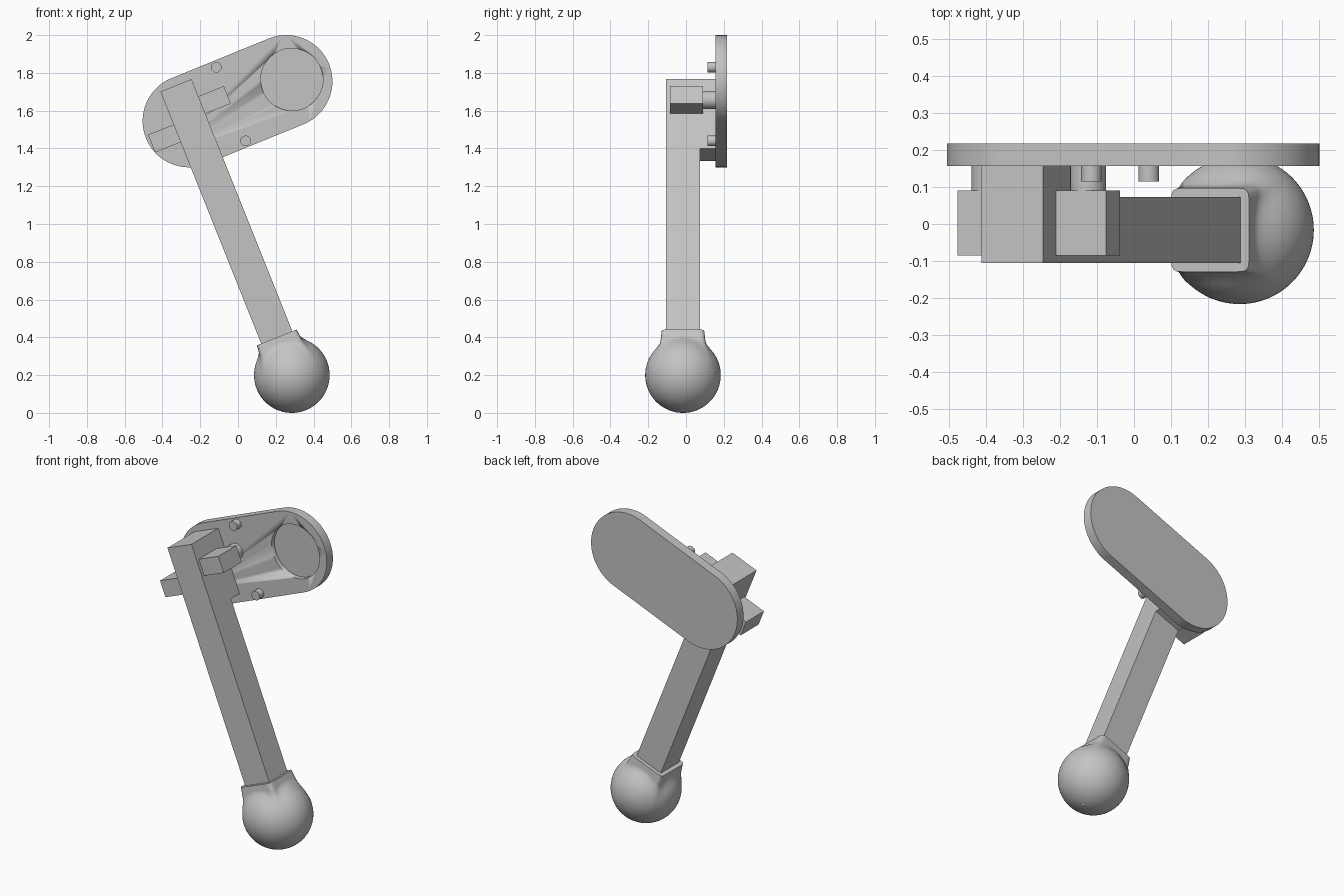
import bpy, bmesh
from math import sin, cos, pi, sqrt, acos, radians
from mathutils import Matrix, Vector

cube = bpy.data.objects.get("Cube")
if cube:
    bpy.data.objects.remove(cube, do_unlink=True)

GREY = (0.55, 0.55, 0.55, 1)
grey = bpy.data.materials.new("plain_grey")
grey.use_nodes = True
grey.diffuse_color = GREY
grey.node_tree.nodes["Principled BSDF"].inputs["Base Color"].default_value = GREY

# Tilted frame: x across the arm, z up along it, origin at the ball centre
BALL, R = Vector((0.285, 0, 0.2)), 0.2
MID_Y = -0.016
ARM_TOP = 1.652
TILT = Matrix.Translation(BALL) @ Matrix.Rotation(radians(-21.8), 4, 'Y')
PLATE_FRONT, PLATE_BACK = 0.157, 0.217


def finish(name, bm, matrix=None, angle=30):
    bmesh.ops.remove_doubles(bm, verts=bm.verts, dist=1e-5)
    if matrix:
        bm.transform(matrix)
    bmesh.ops.recalc_face_normals(bm, faces=bm.faces)
    mesh = bpy.data.meshes.new(name)
    bm.to_mesh(mesh)
    bm.free()
    mesh.materials.append(grey)
    obj = bpy.data.objects.new(name, mesh)
    bpy.context.collection.objects.link(obj)
    bpy.ops.object.select_all(action='DESELECT')
    obj.select_set(True)
    bpy.context.view_layer.objects.active = obj
    bpy.ops.object.shade_smooth_by_angle(angle=radians(angle))
    return obj


def prism(name, outline, along, matrix=None):
    """Extrude a closed 3D outline along a vector."""
    bm = bmesh.new()
    face = bm.faces.new([bm.verts.new(p) for p in outline])
    new = bmesh.ops.extrude_face_region(bm, geom=[face], use_keep_orig=True)["geom"]
    bmesh.ops.translate(bm, vec=along,
                        verts=[v for v in new if isinstance(v, bmesh.types.BMVert)])
    return finish(name, bm, matrix)


def arc(x, z, r, start, sweep, n):
    return [(x + r * cos(start + sweep * i / n), z + r * sin(start + sweep * i / n))
            for i in range(n + 1)]


def peg(name, x, z, r, y0, y1):
    ring = arc(x, z, r, 0, 2 * pi, 48)[:-1]
    return prism(name, [(px, y0, pz) for px, pz in ring], (0, y1 - y0, 0))


# Mounting plate with rounded ends and a shallow round recess
tilt = radians(22)
ends = (arc(0.255, 1.755, 0.245, tilt - pi / 2, pi, 40)
        + arc(-0.26, 1.545, 0.245, tilt + pi / 2, pi, 40))
plate = prism("mounting_plate", [(x, PLATE_FRONT, z) for x, z in ends],
              (0, PLATE_BACK - PLATE_FRONT, 0))
cutter = peg("recess_cutter", 0.285, 1.765, 0.165, 0.1, PLATE_FRONT + 0.03)
cutter.hide_render = True
cut = plate.modifiers.new("recess", 'BOOLEAN')
cut.operation, cut.solver, cut.object = 'DIFFERENCE', 'EXACT', cutter
bpy.context.view_layer.objects.active = plate
bpy.ops.object.modifier_apply(modifier=cut.name)
bpy.data.objects.remove(cutter, do_unlink=True)

# Small pins on the plate
peg("upper_pin", -0.115, 1.83, 0.028, 0.115, 0.16)
peg("lower_pin", 0.04, 1.44, 0.028, 0.115, 0.16)

# Arm with its thicker head reaching back to the plate
half = 0.089
front, back, head = -0.105, 0.073, ARM_TOP - 0.395
side = [(front, 0.1), (back, 0.1), (back, head), (PLATE_FRONT, head),
        (PLATE_FRONT, ARM_TOP), (front, ARM_TOP)]
prism("arm", [(-half, y, z) for y, z in side], (2 * half, 0, 0), TILT)

# Side blocks, each on a round peg from the plate
for name, sign, drop in (("left", 1, 0.147), ("right", -1, 0.238)):
    z = ARM_TOP - drop
    x0, x1 = sign * half, sign * 0.234
    prism(name + "_block", [(x0, -0.085, z - 0.05), (x1, -0.085, z - 0.05),
                            (x1, -0.085, z + 0.05), (x0, -0.085, z + 0.05)],
          (0, 0.176, 0), TILT)
    c = TILT @ Vector(((x0 + x1) / 2, 0, z))
    peg(name + "_peg", c.x, c.z, 0.048, 0.09, PLATE_FRONT)

# Ball flowing into a square collar, lofted in rings down the arm axis
COLUMNS, RIM, BLEND = 96, 0.215, 0.03
levels = [RIM - 0.008 * i for i in range(19)]
start = acos(levels[-1] / R)
levels += [R * cos(start + (pi - start) * i / 28) for i in range(1, 29)]
bm = bmesh.new()
rings = []
for a in levels:
    ball = sqrt(max(R * R - a * a, 0))
    width = 0.113 + 0.11 * (RIM - a) if a > 0 else 0
    ring = []
    for j in range(COLUMNS):
        c, s = cos(2 * pi * j / COLUMNS), sin(2 * pi * j / COLUMNS)
        square = width / (abs(c) ** 12 + abs(s) ** 12) ** (1 / 12)
        gap = max(BLEND - abs(square - ball), 0)
        r = max(square, ball) + gap * gap / (4 * BLEND)
        ring.append(bm.verts.new((r * c, MID_Y + r * s, a)))
    rings.append(ring)
for up, low in zip(rings, rings[1:]):
    for j in range(COLUMNS):
        k = (j + 1) % COLUMNS
        bm.faces.new((up[j], up[k], low[k], low[j]))
bm.faces.new(rings[0])
finish("ball_and_collar", bm, TILT, 50)
